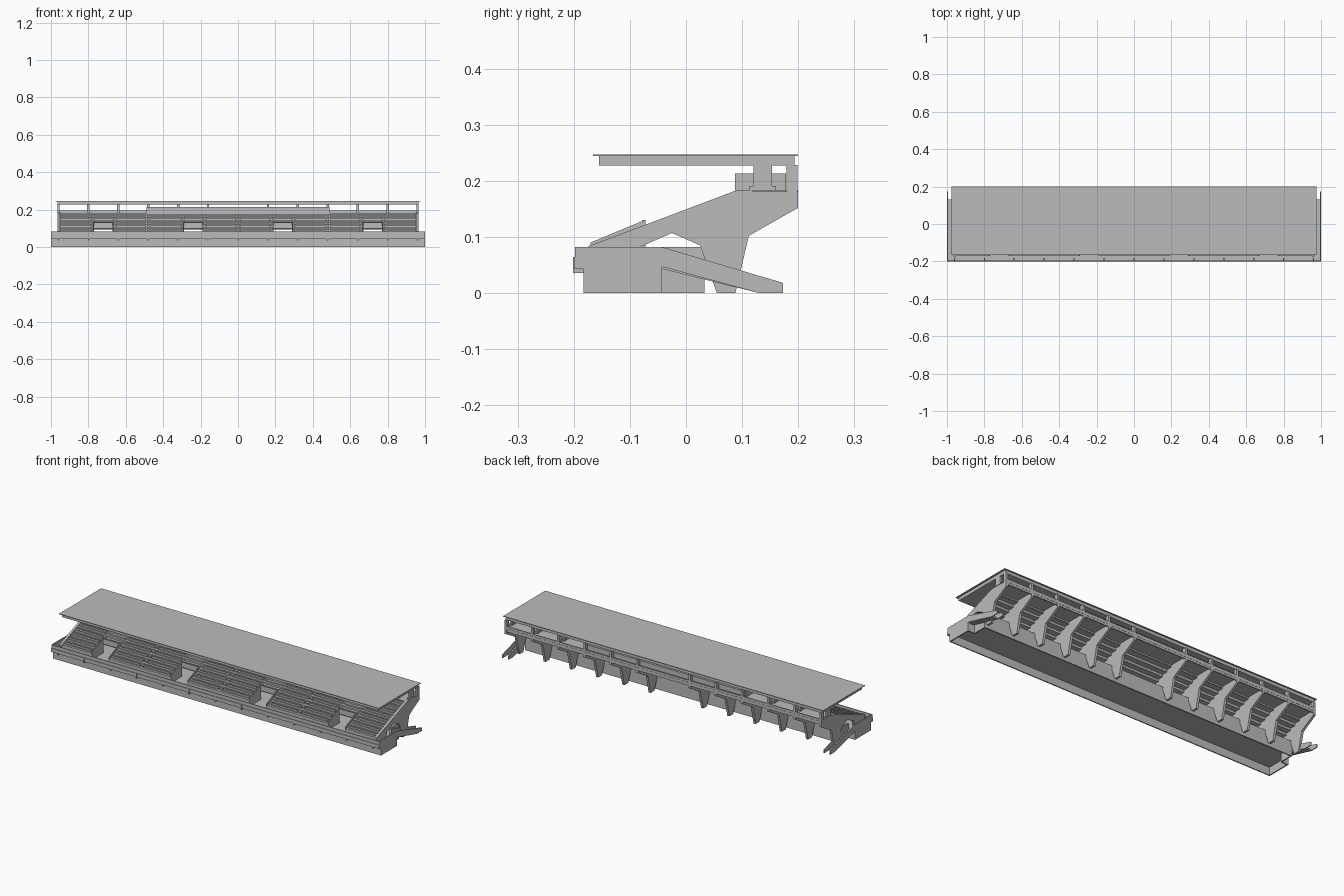
import bpy
import bmesh

cube = bpy.data.objects.get("Cube")
if cube:
    bpy.data.objects.remove(cube)

grey = bpy.data.materials.new("concrete grey")
grey.use_nodes = True
colour = (0.5, 0.5, 0.5, 1)
grey.diffuse_color = colour
grey.node_tree.nodes["Principled BSDF"].inputs["Base Color"].default_value = colour


def build(name, solids):
    """Each solid is (side profile of y-z points, x start, x end)."""
    bm = bmesh.new()
    for pts, x0, x1 in solids:
        a = [bm.verts.new((x0, y, z)) for y, z in pts]
        b = [bm.verts.new((x1, y, z)) for y, z in pts]
        bm.faces.new(a)
        bm.faces.new(b[::-1])
        for i in range(len(pts)):
            j = (i + 1) % len(pts)
            bm.faces.new((a[j], a[i], b[i], b[j]))
    bmesh.ops.recalc_face_normals(bm, faces=bm.faces[:])
    mesh = bpy.data.meshes.new(name)
    bm.to_mesh(mesh)
    bm.free()
    mesh.materials.append(grey)
    obj = bpy.data.objects.new(name, mesh)
    bpy.context.collection.objects.link(obj)
    return obj


def box(x0, x1, y0, y1, z0, z1):
    return [(y0, z0), (y1, z0), (y1, z1), (y0, z1)], x0, x1


def slab_at(x, width, pts):
    return pts, x - width / 2, x + width / 2


def both(solids):
    return solids + [(pts, -x1, -x0) for pts, x0, x1 in solids]


FRAMES = [s * 0.16 * k for s in (-1, 1) for k in range(1, 7)]
OPENINGS = [-0.72, -0.24, 0.24, 0.72]
HALF = 0.05                      # half width of an entrance opening
END = 0.96                       # half length of the seating
ROWS, LOW = 8, 3                 # rows in all, rows cut by the openings
Y0, Z0, DY, DZ = -0.17, 0.083, 0.0325, 0.0125
DECK, PARAPET = 0.05, 0.082


def row(i):
    return Y0 + i * DY, Z0 + i * DZ


# Base: open underneath, deck with walls and parapets round it
build("base_deck", [box(-1, 1, -0.2, -0.043, 0.043, DECK),
                    box(-END, END, -0.043, 0.033, 0.043, DECK)])
build("front_wall", [box(-1, 1, -0.183, -0.177, 0, 0.045)])
build("front_parapet", [([(-0.2, 0.043), (-0.194, 0.043), (-0.194, PARAPET),
                          (-0.198, PARAPET), (-0.198, 0.064), (-0.2, 0.063)], -1, 1)])
build("back_wall", [box(-END, END, 0.027, 0.033, 0, PARAPET)])
build("end_walls", both([box(0.994, 1, -0.183, -0.043, 0, PARAPET),
                         box(0.994, 1, -0.198, -0.183, 0.043, PARAPET),
                         box(END - 0.006, END, -0.043, 0.033, 0, PARAPET),
                         box(END, 1, -0.049, -0.043, 0, 0.045)]))
build("parapet_joints", [box(x - 0.003, x + 0.003, -0.201, -0.183, 0.036, 0.064)
                         for x in FRAMES + [0]])

# End stairs running down to the back, with solid side walls
side = [(-0.043, PARAPET), (0.173, 0.018), (0.173, 0), (0.13, 0), (-0.043, 0.047)]
steps = []
for i in range(8):
    y, z = -0.043 + i * 0.0216, DECK - i * 0.006
    steps += [(y, z), (y + 0.0216, z)]
steps += [(0.13, 0), (-0.043, 0.043)]
build("end_stair_sides", both([(side, END, END + 0.005), (side, 0.995, 1)]))
build("end_stair_steps", both([(steps, END + 0.005, 0.995)]))


# Raking frames: the outer pair reach above the seats, the inner ones stay below
def frame(drop):
    return [(Y0 - 0.005 + drop * 2, DECK), (-0.09, DECK), (-0.08, 0.083), (-0.025, 0.107),
            (0.025, 0.085), (0.055, 0), (0.088, 0), (0.112, 0.102), (0.2, 0.152),
            (0.2, 0.18), (0.09, 0.183 - drop / 2), (Y0 - 0.005 + drop * 2, 0.083 - drop / 2)]


build("inner_frames", [slab_at(x, 0.013, frame(0.016)) for x in FRAMES if abs(x) < 0.95])
build("end_frames", both([(frame(0), END - 0.007, END + 0.006)]))


# Stepped terrace, folded like a thin plate
def stepped(first, last, start):
    top = [start]
    for i in range(first, last):
        y, z = row(i)
        top += [(y, z), (y + DY, z)]
    return top + [(y + 0.006, z - 0.006) for y, z in reversed(top)]


edges = [-END] + [x + s * HALF for x in OPENINGS for s in (-1, 1)] + [END]
lower = stepped(0, LOW, (Y0, DECK + 0.006))
build("lower_terrace", [(lower, a, b) for a, b in zip(edges[::2], edges[1::2])])
build("upper_terrace", [(stepped(LOW, ROWS, (row(LOW)[0], row(LOW)[1] - 0.022)), -END, END)])
build("rear_walkway", [box(-END, END, row(ROWS)[0], 0.2, 0.176, 0.183)])
build("walkway_riser", [box(-END, END, row(ROWS)[0], row(ROWS)[0] + 0.006, 0.168, 0.183)])

# Entrance openings: cheek walls and a balustrade over the way through
yb, zb = row(LOW)
cheek = [(Y0, DECK), (yb, DECK), (yb, zb + 0.01), (Y0, Z0 + 0.007)]
build("entrance_cheeks", [slab_at(x + s * (HALF + 0.002), 0.004, cheek)
                          for x in OPENINGS for s in (-1, 1)])
build("entrance_lintels", [box(x - HALF, x + HALF, yb - 0.005, yb, 0.105, zb + 0.01)
                           for x in OPENINGS])

# Benches in blocks, with aisles between them
AISLES = [(-END, 0.008), (END, 0.008), (0, 0.012), (-0.48, 0.012), (0.48, 0.012)]
AISLES = sorted(AISLES + [(x, HALF + 0.018) for x in OPENINGS])
benches, aisle_steps = [], []
for i in range(ROWS):
    y, z = row(i)
    for (a, wa), (b, wb) in zip(AISLES, AISLES[1:]):
        benches.append(box(a + wa, b - wb, y + 0.013, y + 0.028, z, z + 0.006))
        benches.append(box(a + wa, b - wb, y + 0.025, y + 0.028, z, z + 0.01))
    if i >= LOW:
        for x in OPENINGS:
            benches.append(box(x - HALF, x + HALF, y + 0.013, y + 0.028, z, z + 0.006))
    # half-height steps along every aisle
    for x in [0, -0.48, 0.48] + [o + s * (HALF + 0.009) for o in OPENINGS for s in (-1, 1)]:
        aisle_steps.append(box(x - 0.007, x + 0.007, y + DY / 2, y + DY, z, z + DZ / 2))
build("benches", benches)
build("aisle_steps", aisle_steps)

# Rear cabin in the middle, low rear parapet beside it
build("rear_cabin", [box(-0.49, 0.49, 0.087, 0.178, 0.183, 0.213)])
build("rear_parapet", [box(-END, END, 0.194, 0.199, 0.165, 0.195)])

# Roof posts
build("rear_posts", [box(x - 0.006, x + 0.006, 0.179, 0.199, 0.17, 0.228) for x in FRAMES])
build("middle_posts", [box(x - 0.006, x + 0.006, 0.12, 0.153, 0.183, 0.228) for x in FRAMES])
build("middle_post_feet", [box(x - 0.008, x + 0.008, 0.113, 0.16, 0.183, 0.191)
                           for x in FRAMES])

# Roof: thin sheet over a set-back deep panel
build("roof_panel", [box(-0.965, 0.965, -0.155, 0.193, 0.227, 0.245)])
build("roof_sheet", [box(-0.975, 0.975, -0.166, 0.2, 0.244, 0.247)])
